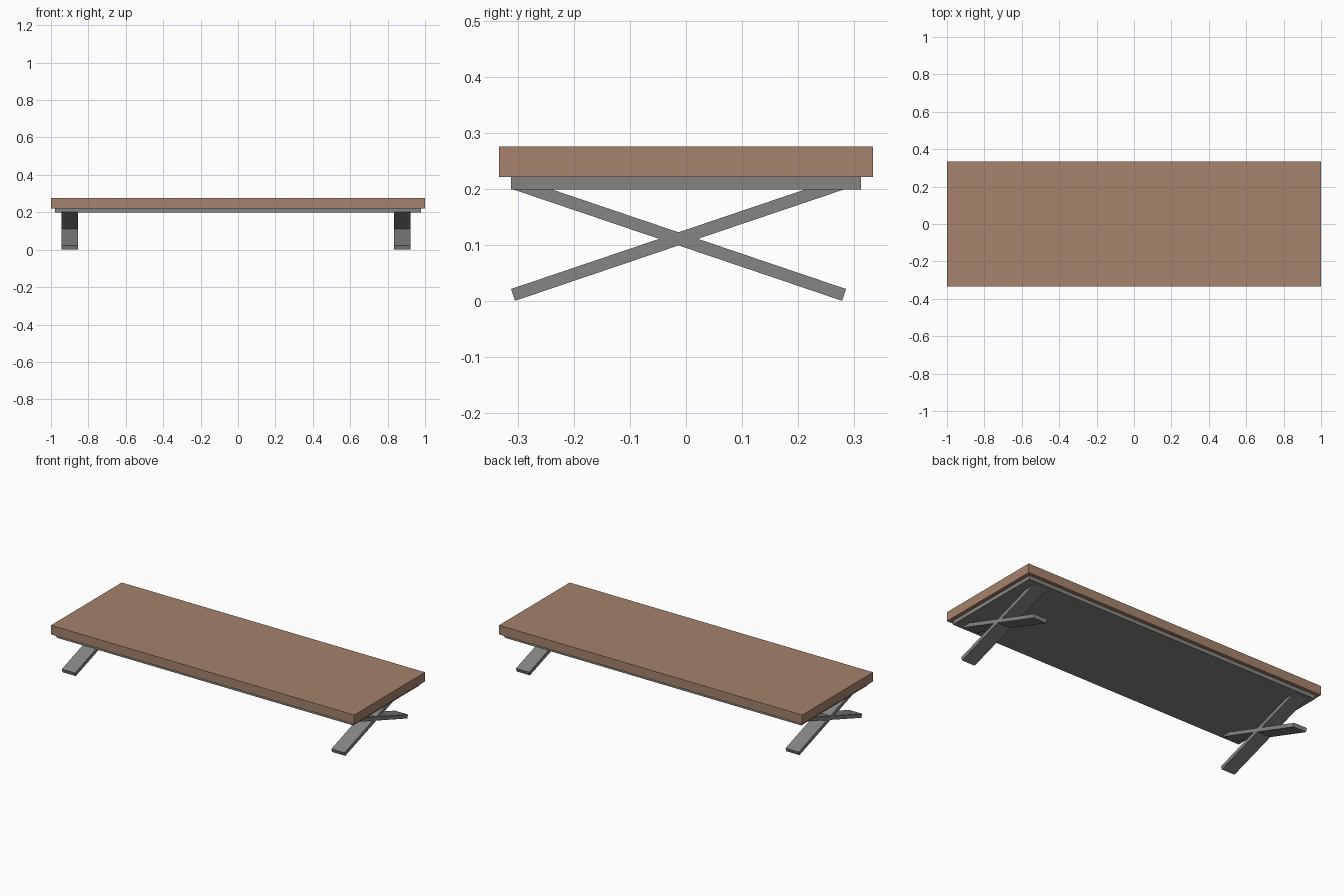
import bpy
import math

if "Cube" in bpy.data.objects:
    bpy.data.objects.remove(bpy.data.objects["Cube"])


def material(name, rgb):
    m = bpy.data.materials.new(name)
    m.diffuse_color = (*rgb, 1.0)
    m.use_nodes = True
    m.node_tree.nodes["Principled BSDF"].inputs["Base Color"].default_value = m.diffuse_color
    return m


wood = material("brown wood", (0.38, 0.225, 0.148))
metal = material("grey metal", (0.235, 0.235, 0.23))


def box(name, size, centre, mat, tilt=0.0):
    bpy.ops.mesh.primitive_cube_add(size=1, location=centre, rotation=(tilt, 0, 0))
    ob = bpy.context.object
    ob.name = name
    ob.scale = size
    bpy.ops.object.transform_apply(location=False, rotation=False, scale=True)
    ob.data.materials.append(mat)
    return ob


# Thick wooden top and the slightly smaller plate below it
box("table_top", (2.0, 0.6667, 0.0544), (0, 0, 0.2488), wood)
box("under_plate", (1.9556, 0.6232, 0.0222), (0, 0, 0.2105), metal)

# Crossed flat bars at each end, their upper ends sunk into the plate
for side, x in (("left", -0.9), ("right", 0.8778)):
    for label, sign in (("rising", 1), ("falling", -1)):
        box(f"{side}_{label}_leg", (0.0870, 0.6232, 0.0222),
            (x, -0.0133, 0.1110), metal, sign * math.radians(18.7))
